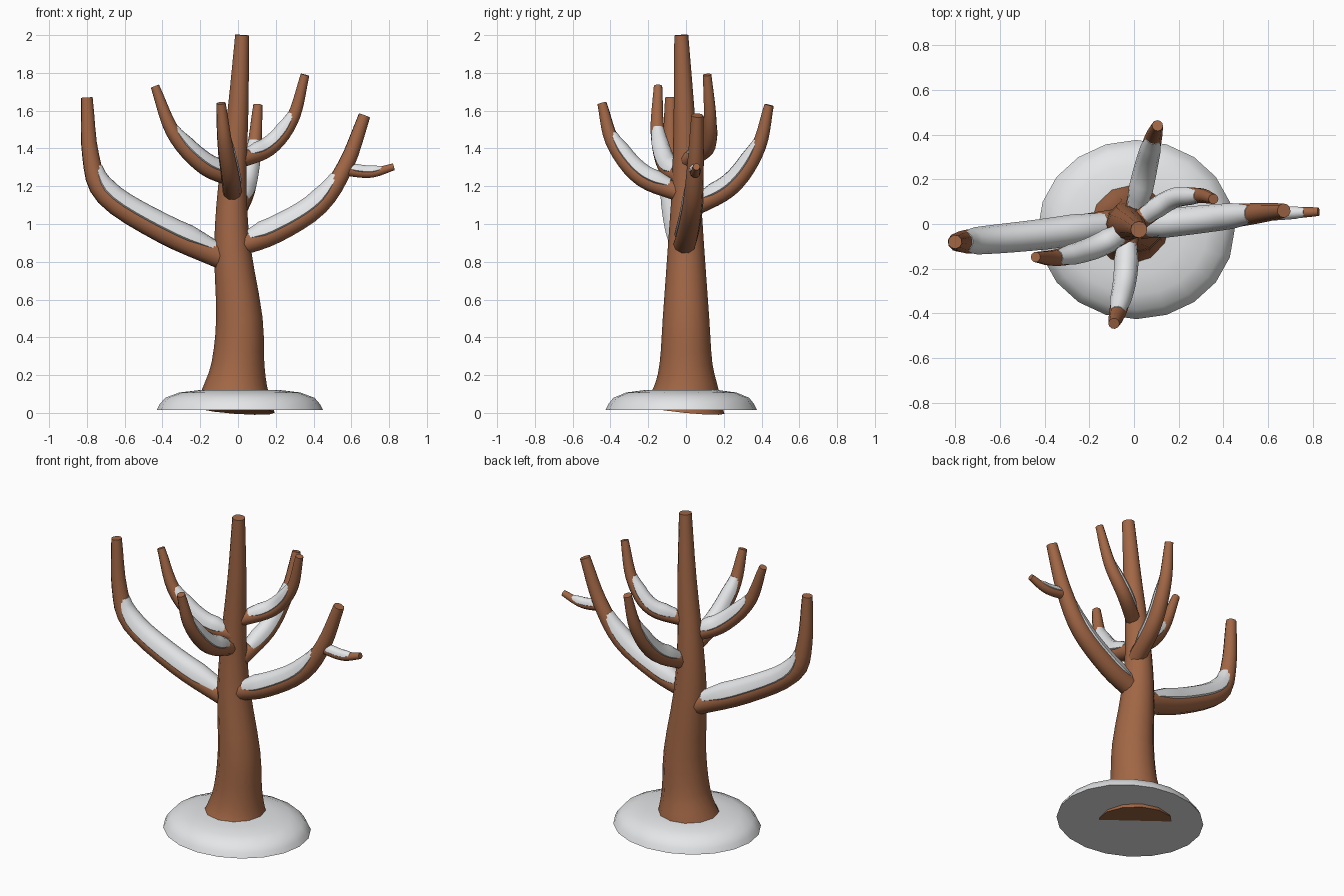
import bpy
import bmesh
from math import sin, cos, pi, radians
from mathutils import Vector

cube = bpy.data.objects.get("Cube")
if cube:
    bpy.data.objects.remove(cube)


def make_material(name, color):
    material = bpy.data.materials.new(name)
    material.use_nodes = True
    material.diffuse_color = color
    shader = material.node_tree.nodes["Principled BSDF"]
    shader.inputs["Base Color"].default_value = color
    return material


bark = make_material("bark_brown", (0.36, 0.135, 0.06, 1))
snow = make_material("snow_white", (0.8, 0.81, 0.82, 1))


def sample(points, t):
    """Smooth curve through the points, at t from start to end."""
    last = len(points) - 1
    index = min(int(t * last), last - 1)
    u = t * last - index
    here, after = Vector(points[index]), Vector(points[index + 1])
    before = Vector(points[index - 1]) if index else here * 2 - after
    beyond = Vector(points[index + 2]) if index + 2 <= last else after * 2 - here
    leave, arrive = (after - before) / 2, (beyond - here) / 2
    step = after - here
    return here + u * leave + u * u * (3 * step - 2 * leave - arrive) + u ** 3 * (leave + arrive - 2 * step)


def frame(points, t, side):
    """Position on the curve, with the sideways and upward directions there."""
    ahead = sample(points, min(t + 0.01, 1))
    behind = sample(points, max(t - 0.01, 0))
    tangent = (ahead - behind).normalized()
    up = side.cross(tangent).normalized()
    return sample(points, t), tangent.cross(up), up


def circle(count):
    """Cosine and sine of evenly spaced angles."""
    return [(cos(2 * pi * k / count), sin(2 * pi * k / count)) for k in range(count)]


def loft(name, rings, material):
    """Skin a list of rings and cap both ends."""
    bm = bmesh.new()
    loops = [[bm.verts.new(point) for point in ring] for ring in rings]
    count = len(loops[0])
    for low, high in zip(loops, loops[1:]):
        for k in range(count):
            j = (k + 1) % count
            bm.faces.new((low[k], low[j], high[j], high[k]))
    bm.faces.new(loops[0][::-1])
    bm.faces.new(loops[-1])
    bmesh.ops.recalc_face_normals(bm, faces=bm.faces)
    mesh = bpy.data.meshes.new(name)
    bm.to_mesh(mesh)
    bm.free()
    mesh.materials.append(material)
    part = bpy.data.objects.new(name, mesh)
    bpy.context.collection.objects.link(part)
    bpy.ops.object.select_all(action='DESELECT')
    part.select_set(True)
    bpy.context.view_layer.objects.active = part
    bpy.ops.object.shade_smooth_by_angle(angle=radians(55))


def tube(name, points, radius, side, sides, steps):
    """Round limb along a curve, with its radius given by a function."""
    rings = []
    for s in range(steps + 1):
        t = s / steps
        centre, across, up = frame(points, t, side)
        rings.append([centre + radius(t) * (c * across + h * up) for c, h in circle(sides)])
    loft(name, rings, bark)


def snow_cap(name, points, radius, side, start, end, steps=12):
    """Rounded snow strip with a flattened underside, thinning at both ends."""
    rings = []
    for s in range(steps + 1):
        u = s / steps
        t = start + (end - start) * u
        centre, across, up = frame(points, t, side)
        swell = min(1, 0.6 + 2.5 * u, 2.55 - 2 * u)
        ring = []
        for c, h in circle(12):
            width = 1.1 * c * (0.45 + 0.55 * swell)
            height = h * swell * (1.2 if h > 0 else 0.25) + 0.52 - 0.22 * swell
            ring.append(centre + radius(t) * (width * across + height * up))
        rings.append(ring)
    loft(name, rings, snow)


def branch(name, points, base, tip, start, end):
    """Tapering limb with snow lying on the range from start to end."""
    chord = Vector(points[-1]) - Vector(points[0])
    side = chord.cross(Vector((0, 0, 1))).normalized()

    def radius(t):
        return base + (tip - base) * t * t

    tube(name, points, radius, side, sides=10, steps=16)
    snow_cap(name + "_snow", points, radius, side, start, end)


# Trunk: centre line and matching radii
trunk_line = [(-0.02, -0.01, 0.017), (-0.012, 0, 0.12), (0, 0, 0.26), (0.007, 0, 0.5),
              (-0.03, 0, 0.88), (-0.03, 0, 1.2), (0, -0.01, 1.6), (0.022, -0.025, 2)]
trunk_radii = [(r,) for r in (0.215, 0.175, 0.14, 0.123, 0.096, 0.075, 0.055, 0.037)]
# one-value points are padded so that the same curve can blend them
padded_radii = [(r, 0, 0) for (r,) in trunk_radii]
tube("trunk", trunk_line, lambda t: sample(padded_radii, t).x, Vector((1, 0, 0)), sides=12, steps=21)

# Lower branches
branch("right_lower_branch",
       [(-0.09, 0, 0.825), (-0.4, -0.045, 0.96), (-0.7, -0.075, 1.15),
        (-0.78, -0.08, 1.36), (-0.8, -0.08, 1.67)],
       base=0.065, tip=0.031, start=0.04, end=0.69)
branch("left_lower_branch",
       [(0, -0.01, 0.885), (0.2, 0.01, 0.955), (0.43, 0.035, 1.1),
        (0.57, 0.05, 1.31), (0.67, 0.06, 1.575)],
       base=0.06, tip=0.032, start=0.08, end=0.68)
branch("left_twig",
       [(0.56, 0.045, 1.285), (0.7, 0.05, 1.27), (0.825, 0.055, 1.303)],
       base=0.029, tip=0.019, start=0.1, end=0.75)

# Upper branches
branch("right_upper_branch",
       [(-0.02, -0.02, 1.245), (-0.18, -0.105, 1.31), (-0.34, -0.15, 1.48), (-0.44, -0.148, 1.73)],
       base=0.051, tip=0.023, start=0.1, end=0.7)
branch("left_upper_branch",
       [(0, 0, 1.335), (0.17, 0.112, 1.405), (0.29, 0.127, 1.56), (0.355, 0.112, 1.79)],
       base=0.044, tip=0.023, start=0.1, end=0.7)
branch("front_branch",
       [(-0.03, -0.03, 1.165), (-0.04, -0.24, 1.25), (-0.07, -0.385, 1.43), (-0.09, -0.445, 1.64)],
       base=0.051, tip=0.025, start=0.1, end=0.74)
branch("back_branch",
       [(0, 0.02, 1.08), (0.05, 0.24, 1.2), (0.085, 0.38, 1.4), (0.105, 0.44, 1.63)],
       base=0.051, tip=0.025, start=0.1, end=0.72)

# Snow mound around the base
mound_profile = [(0.44, 0.016), (0.425, 0.045), (0.395, 0.08), (0.32, 0.108), (0.22, 0.12), (0.08, 0.124)]
loft("snow_mound",
     [[Vector((0.01 + r * c, -0.025 + 0.91 * r * h, z)) for c, h in circle(20)] for r, z in mound_profile],
     snow)
